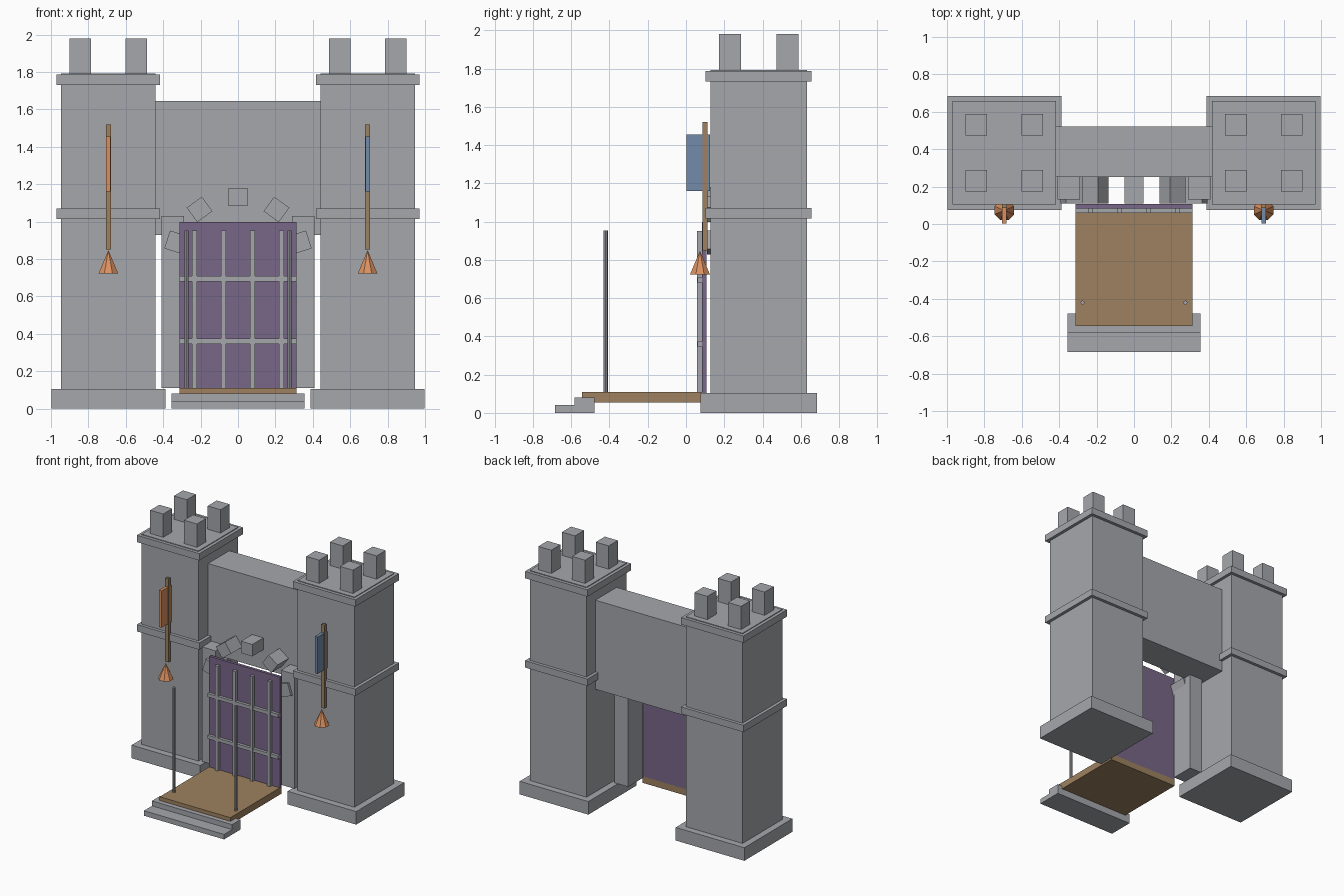
import bpy, math

if "Cube" in bpy.data.objects:
    bpy.data.objects.remove(bpy.data.objects["Cube"], do_unlink=True)


def material(name, rgb):
    m = bpy.data.materials.new(name)
    m.use_nodes = True
    m.diffuse_color = (*rgb, 1)
    m.node_tree.nodes["Principled BSDF"].inputs["Base Color"].default_value = (*rgb, 1)
    return m


STONE = material("grey stone", (0.38, 0.39, 0.415))
WOOD = material("brown wood", (0.34, 0.22, 0.115))
PURPLE = material("purple gate", (0.19, 0.135, 0.25))
ORANGE = material("orange", (0.70, 0.28, 0.115))
BLUE = material("blue cloth", (0.17, 0.26, 0.40))


def finish(obj, name, mat):
    obj.name = name
    obj.data.materials.append(mat)
    return obj


def box(name, mat, x, y, z, tilt=0):
    """Box from (min, max) ranges, optionally tilted about the y axis."""
    mid = [(a + b) / 2 for a, b in (x, y, z)]
    bpy.ops.mesh.primitive_cube_add(size=1, location=mid, rotation=(0, tilt, 0))
    obj = bpy.context.object
    obj.scale = [b - a for a, b in (x, y, z)]
    return finish(obj, name, mat)


def around(c, half):
    return (c - half, c + half)


TX, TY = 0.693, 0.38     # tower centre

for side, label, cloth in ((1, "left", BLUE), (-1, "right", ORANGE)):
    cx = side * TX

    # Tower: plinth, shaft, two bands and four merlons
    for part, half, z in (("base", 0.305, (0, 0.105)), ("shaft", 0.252, (0.1, 1.793)),
                          ("middle_band", 0.277, (1.015, 1.07)),
                          ("top_band", 0.277, (1.732, 1.787))):
        box(f"{label}_tower_{part}", STONE, around(cx, half), around(TY, half), z)
    for dx in (-0.15, 0.15):
        for dy in (-0.15, 0.15):
            box(f"{label}_merlon", STONE, around(cx + dx, 0.0575),
                around(TY + dy, 0.0575), (1.79, 1.98))

    # Banner on its pole, with a cone below
    box(f"{label}_banner_pole", WOOD, around(cx, 0.014), (0.086, 0.112), (0.85, 1.52))
    box(f"{label}_banner", cloth, around(cx, 0.0125), (0.003, 0.126), (1.16, 1.455))
    bpy.ops.mesh.primitive_cone_add(vertices=8, radius1=0.057, radius2=0, depth=0.125,
                                    location=(cx, 0.073, 0.785),
                                    rotation=(0, 0, math.pi / 8))
    finish(bpy.context.object, f"{label}_cone", ORANGE)

    # Gate post and slim bridge pole
    box(f"{label}_gate_post", STONE, around(side * 0.35, 0.06), (0.13, 0.32), (0.11, 1.03))
    bpy.ops.mesh.primitive_cylinder_add(vertices=8, radius=0.011, depth=0.845,
                                        location=(side * 0.275, -0.42, 0.53))
    finish(bpy.context.object, f"{label}_bridge_pole", STONE)

# Wall joining the towers
box("gate_wall", STONE, (-0.45, 0.45), (0.25, 0.52), (0.93, 1.645))

# Loose arch stones fanned over the gate
for i in range(-2, 3):
    a = math.radians(36 * i)
    box("arch_stone", STONE, around(0.35 * math.sin(a), 0.05), (0.11, 0.26),
        around(0.782 + 0.35 * math.cos(a), 0.048), a)

# Gate panel with its grille
box("gate_panel", PURPLE, (-0.314, 0.314), (0.083, 0.106), (0.105, 0.998))
for i in range(4):
    box("upright_bar", STONE, around(-0.232 + i * 0.1547, 0.013), (0.058, 0.084), (0.11, 0.952))
for z in (0.36, 0.695):
    box("cross_bar", STONE, (-0.314, 0.314), (0.06, 0.084), around(z, 0.014))

# Wooden bridge and steps
box("bridge_deck", WOOD, (-0.314, 0.314), (-0.545, 0.106), (0.055, 0.11))
box("lower_step", STONE, (-0.356, 0.356), (-0.685, -0.478), (0, 0.04))
box("upper_step", STONE, (-0.356, 0.356), (-0.583, -0.478), (0.04, 0.08))
